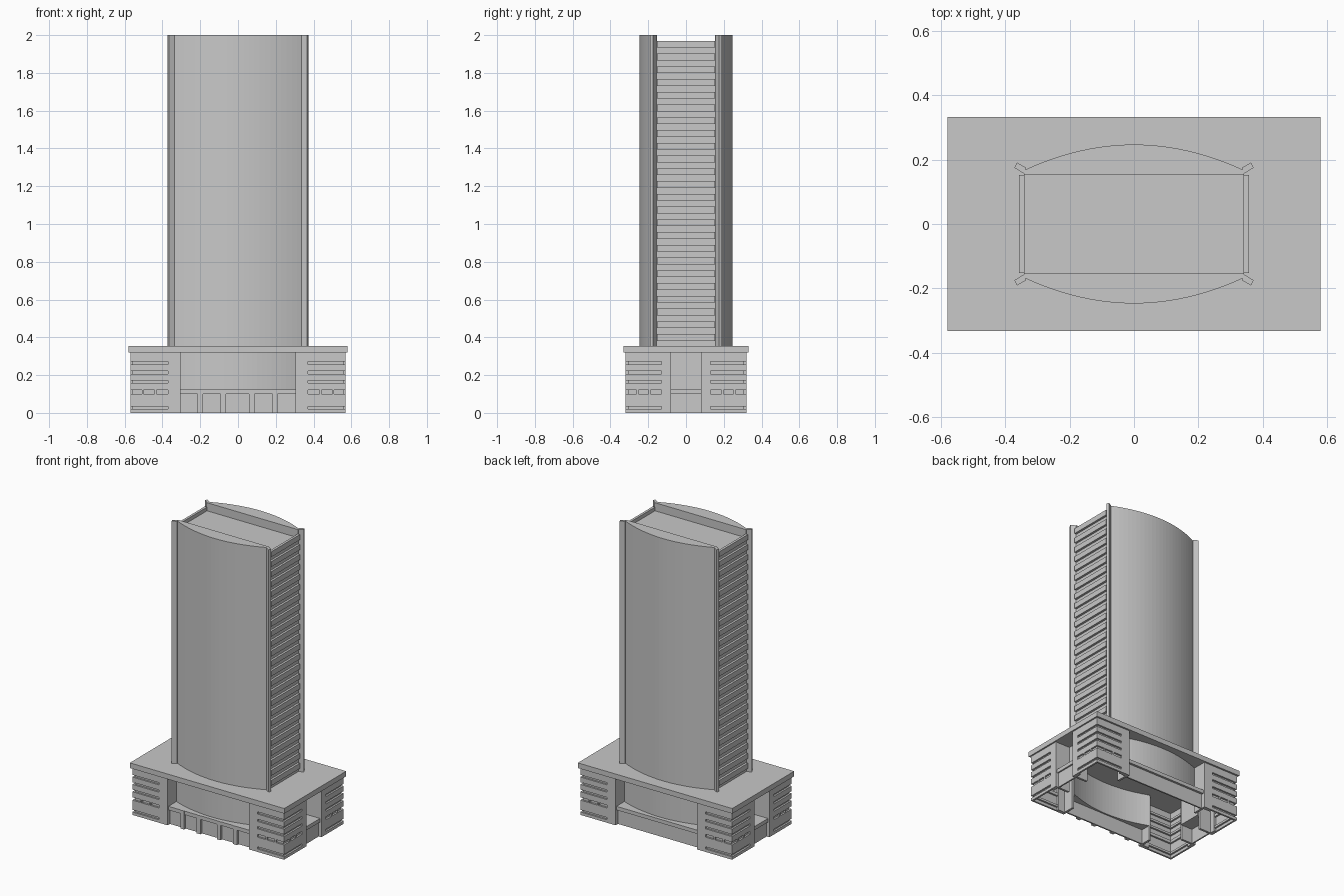
import bpy, bmesh

if "Cube" in bpy.data.objects:
    bpy.data.objects.remove(bpy.data.objects["Cube"])

GREY = (0.58, 0.58, 0.58, 1)
mat = bpy.data.materials.new("concrete_grey")
mat.use_nodes = True
mat.diffuse_color = GREY
mat.node_tree.nodes["Principled BSDF"].inputs["Base Color"].default_value = GREY

TOP, DECK, CEIL, CANOPY = 2.0, 0.355, 0.32, 0.125
HALF, CHORD = 0.342, 0.153         # tower half width, straight wall depth
BX, BY = 0.57, 0.32                # podium half sizes
BAY, SIDE_BAY = 0.305, 0.08        # half widths of the entrance bays
SIGNS = (-1, 1)


def finish(name, bm):
    bmesh.ops.recalc_face_normals(bm, faces=bm.faces)
    mesh = bpy.data.meshes.new(name)
    bm.to_mesh(mesh)
    bm.free()
    mesh.materials.append(mat)
    ob = bpy.data.objects.new(name, mesh)
    bpy.context.collection.objects.link(ob)


def add_prism(bm, points, z0, z1):
    """Extrude a plan outline between two heights."""
    face = bm.faces.new([bm.verts.new((x, y, z0)) for x, y in points])
    geom = bmesh.ops.extrude_face_region(bm, geom=[face])["geom"]
    for v in geom:
        if isinstance(v, bmesh.types.BMVert):
            v.co.z = z1


def add_box(bm, x0, x1, y0, y1, z0, z1):
    add_prism(bm, [(x0, y0), (x1, y0), (x1, y1), (x0, y1)], z0, z1)


def box(name, *size):
    bm = bmesh.new()
    add_box(bm, *size)
    finish(name, bm)


def arc(side, half, end, bulge, steps=24):
    """Bowed wall line running from -x to +x."""
    ts = [2 * i / steps - 1 for i in range(steps + 1)]
    return [(half * t, side * (end + bulge * (1 - t * t))) for t in ts]


# Tower core with a sunken roof
box("tower_core", -HALF, HALF, -CHORD, CHORD, CEIL, 1.945)

for side, word in zip(SIGNS, ("front", "back")):
    # bowed tower facade
    bm = bmesh.new()
    add_prism(bm, arc(side, HALF, 0.167, 0.08)
              + [(HALF, side * CHORD), (-HALF, side * CHORD)], CEIL, TOP)
    finish(word + "_facade", bm)

    # bowed lobby wall and the canopy in front of it
    outer = arc(side, BAY, 0.225, 0.06)
    inner = arc(side, BAY, 0.215, 0.06)
    bm = bmesh.new()
    add_prism(bm, outer + inner[::-1], 0.1, CEIL)
    finish(word + "_lobby_wall", bm)
    bm = bmesh.new()
    add_prism(bm, outer + [(BAY, side * 0.31), (-BAY, side * 0.31)], 0.1, CANOPY)
    finish(word + "_canopy", bm)
    box(word + "_ground_wall", -BAY, BAY,
        *sorted((side * 0.285, side * 0.295)), 0, 0.1)

# Balcony ledges on both narrow sides
bm = bmesh.new()
PITCH, COUNT = 0.0675, 24
for s in SIGNS:
    for i in range(COUNT):
        z = 1.97 - i * PITCH
        x0, x1 = sorted((s * (HALF - 0.002), s * 0.357))
        add_box(bm, x0, x1, -CHORD, CHORD, z - 0.036, z)
finish("side_ledges", bm)

# Angled corner fins
bm = bmesh.new()
for sx in SIGNS:
    for sy in SIGNS:
        outline = [(0.335, 0.175), (0.364, 0.191), (0.372, 0.175), (0.343, 0.157)]
        add_prism(bm, [(sx * x, sy * y) for x, y in outline], CEIL, TOP)
finish("corner_fins", bm)

# Podium deck
box("podium_deck", -0.58, 0.58, -0.332, 0.332, CEIL, DECK)

# Corner pavilions: piers, wrapping bands, recessed grooves, small windows
BANDS = [(0.0, 0.02), (0.035, 0.1), (0.12, 0.157), (0.172, 0.207),
         (0.222, 0.257), (0.272, CEIL)]
PX, PY = 0.37, 0.13                # where the piers end
SKIN = 0.012
for sx, xword in zip(SIGNS, ("right", "left")):
    for sy, yword in zip(SIGNS, ("front", "back")):
        bm = bmesh.new()

        def part(x0, x1, y0, y1, z0, z1):
            xs = sorted((sx * x0, sx * x1))
            ys = sorted((sy * y0, sy * y1))
            add_box(bm, *xs, *ys, z0, z1)

        def corner(depth, z0, z1):
            """L-shaped wall strip set back by a depth."""
            x, y = BX - depth, BY - depth
            part(PX, x, y - SKIN, y, z0, z1)
            part(x - SKIN, x, PY, y - SKIN, z0, z1)

        # piers with their return walls
        part(BAY, PX, BY - 0.025, BY, 0, CEIL)
        part(BAY, BAY + 0.015, 0.22, BY - 0.025, 0, CEIL)
        part(BX - 0.025, BX, SIDE_BAY, PY, 0, CEIL)
        part(0.46, BX - 0.025, SIDE_BAY, SIDE_BAY + 0.015, 0, CEIL)
        # bands and the grooves between them
        for z0, z1 in BANDS:
            corner(0, z0, z1)
        for low, high in zip(BANDS, BANDS[1:]):
            corner(SKIN, low[1], high[0])
        # mullions between the small windows
        for i in (1, 2):
            x = PX + i * 0.067
            part(x - 0.005, x + 0.005, BY - SKIN, BY, 0.1, 0.12)
            y = PY + i * 0.063
            part(BX - SKIN, BX, y - 0.005, y + 0.005, 0.1, 0.12)
        finish(f"{yword}_{xword}_pavilion", bm)

# Posts along the front entrance
bm = bmesh.new()
for x in (-0.2, -0.078, 0.073, 0.196):
    add_box(bm, x - 0.014, x + 0.014, -0.312, -0.29, 0, CANOPY)
finish("front_posts", bm)

# Narrow side entrances
for s, word in zip(SIGNS, ("right", "left")):
    for name, x0, x1, z0, z1 in (("lobby_wall", 0.45, 0.46, 0.1, CEIL),
                                 ("canopy", 0.46, 0.56, 0.1, CANOPY),
                                 ("ground_wall", 0.54, 0.55, 0, 0.1)):
        xs = sorted((s * x0, s * x1))
        box(f"{word}_{name}", *xs, -SIDE_BAY, SIDE_BAY, z0, z1)
